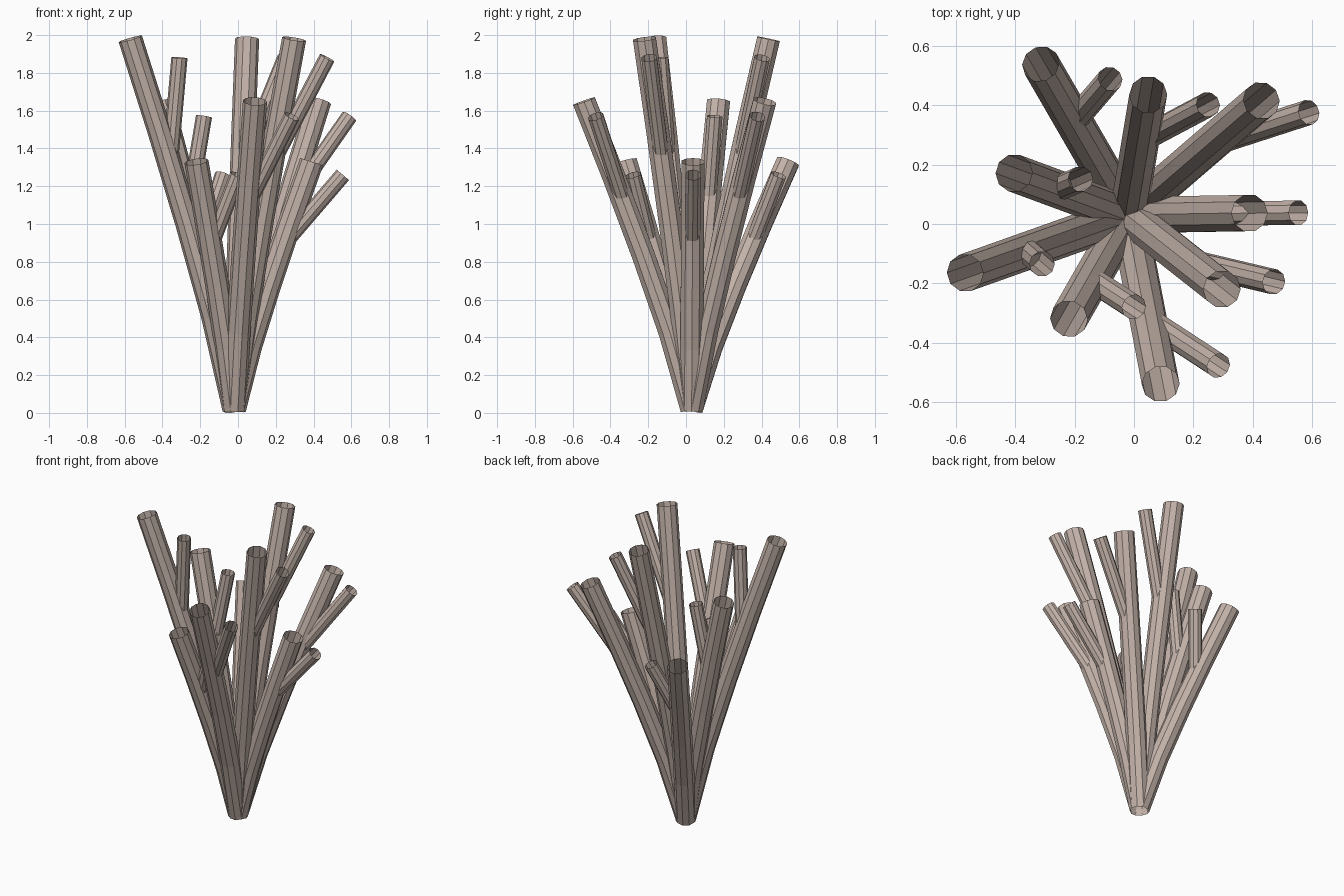
import bpy, bmesh, math
from mathutils import Vector

cube = bpy.data.objects.get("Cube")
if cube:
    bpy.data.objects.remove(cube, do_unlink=True)

# Single pale coral colour
mat = bpy.data.materials.new("pale_brown")
mat.use_nodes = True
colour = (0.55, 0.45, 0.40, 1.0)
mat.diffuse_color = colour
mat.node_tree.nodes["Principled BSDF"].inputs["Base Color"].default_value = colour

SIDES = 10
SEGMENTS = 4
ROOT = Vector((-0.02, 0.03, 0.025))
FLARE = 1.15      # slight outward sweep of each stem
TWIG_START = 0.66  # where the twig leaves its stem
STEM_RADIUS = 0.064
TWIG_RADIUS = 0.043


def stem_point(tip, t):
    """Point on a stem's gently flaring axis."""
    p = ROOT.lerp(tip, t ** FLARE)
    p.z = ROOT.z + (tip.z - ROOT.z) * t
    return p


def tube(name, path, radius):
    """Open faceted tube whose rings all face along the overall direction."""
    turn = Vector((0, 0, 1)).rotation_difference(path[-1] - path[0])
    bm = bmesh.new()
    rings = []
    for p in path:
        ring = []
        for i in range(SIDES):
            a = i * math.tau / SIDES
            ring.append(bm.verts.new(p + turn @ Vector((radius * math.cos(a), radius * math.sin(a), 0))))
        rings.append(ring)
    for low, high in zip(rings, rings[1:]):
        for i in range(SIDES):
            j = (i + 1) % SIDES
            bm.faces.new((low[i], low[j], high[j], high[i]))
    mesh = bpy.data.meshes.new(name)
    bm.to_mesh(mesh)
    bm.free()
    mesh.materials.append(mat)
    obj = bpy.data.objects.new(name, mesh)
    bpy.context.collection.objects.link(obj)


# Three stem heights, each with the height of its twig tip
SHORT, MEDIUM, TALL = (1.33, 1.26), (1.65, 1.57), (1.98, 1.88)

# Name, heights, stem tip (x, y), twig tip (x, y)
branches = [
    ("right_side", TALL, (-0.57, -0.165), (-0.31, -0.135)),
    ("front_right", SHORT, (-0.22, -0.32), (0.0, -0.28)),
    ("front", MEDIUM, (0.09, -0.54), (0.285, -0.478)),
    ("front_left", TALL, (0.297, -0.22), (0.472, -0.195)),
    ("left_side", SHORT, (0.39, 0.037), (0.555, 0.038)),
    ("back_left", MEDIUM, (0.43, 0.417), (0.59, 0.377)),
    ("back", TALL, (0.048, 0.437), (0.25, 0.403)),
    ("back_right", SHORT, (-0.315, 0.54), (-0.08, 0.49)),
    ("inner_right", MEDIUM, (-0.405, 0.172), (-0.18, 0.152)),
]

for name, (stem_z, twig_z), stem_xy, twig_xy in branches:
    # Gently flaring stem
    tip = Vector((*stem_xy, stem_z))
    tube(name + "_stem", [stem_point(tip, i / SEGMENTS) for i in range(SEGMENTS + 1)], STEM_RADIUS)
    # Straight twig growing from the upper stem
    tube(name + "_twig", [stem_point(tip, TWIG_START), Vector((*twig_xy, twig_z))], TWIG_RADIUS)
